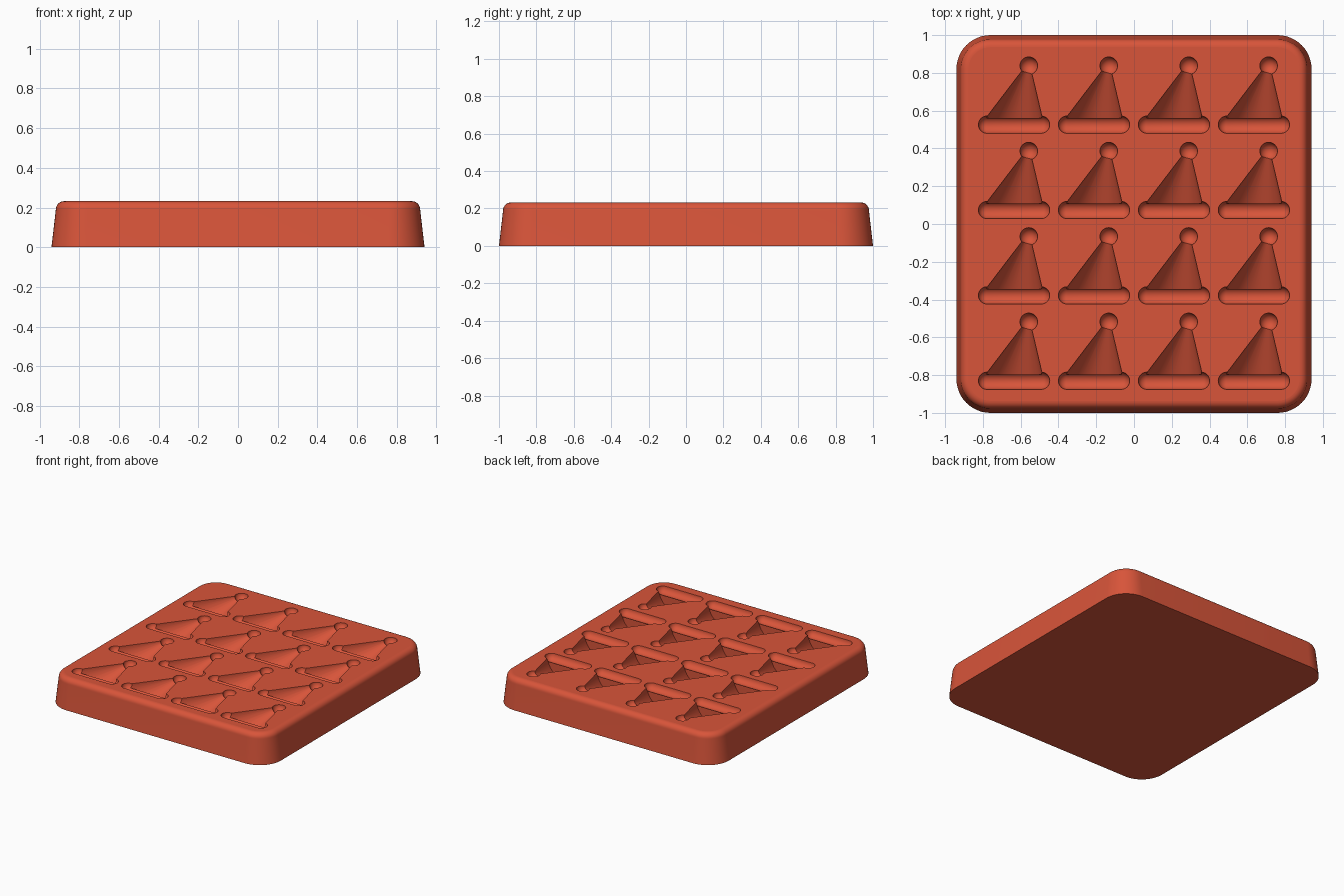
import bpy, bmesh
from math import sin, cos, pi
from mathutils import Matrix, Vector

cube = bpy.data.objects.get("Cube")
if cube:
    bpy.data.objects.remove(cube, do_unlink=True)

HALF_X, HALF_Y, TOP = 0.94, 1.0, 0.232
CORNER, EDGE, DRAFT = 0.18, 0.042, 0.022

# Single terracotta colour
clay = bpy.data.materials.new("terracotta_red")
clay.use_nodes = True
colour = (0.69, 0.09, 0.042, 1)
clay.diffuse_color = colour
clay.node_tree.nodes["Principled BSDF"].inputs["Base Color"].default_value = colour


def make_object(name, bm):
    bmesh.ops.recalc_face_normals(bm, faces=bm.faces)
    mesh = bpy.data.meshes.new(name)
    bm.to_mesh(mesh)
    bm.free()
    mesh.materials.append(clay)
    obj = bpy.data.objects.new(name, mesh)
    bpy.context.collection.objects.link(obj)
    return obj


def rounded_ring(bm, inset, z, steps=12):
    """Rounded rectangle, shrunk by the inset."""
    r = CORNER - inset
    ring = []
    for quarter, (sx, sy) in enumerate([(1, 1), (-1, 1), (-1, -1), (1, -1)]):
        for i in range(steps + 1):
            a = (quarter + i / steps) * pi / 2
            ring.append(bm.verts.new((sx * (HALF_X - CORNER) + r * cos(a),
                                      sy * (HALF_Y - CORNER) + r * sin(a), z)))
    return ring


# Tray: tapered block with a rounded upper edge
bm = bmesh.new()
levels = [(0, 0)]
for i in range(9):
    a = i / 8 * pi / 2
    levels.append((DRAFT + EDGE * (1 - cos(a)), TOP - EDGE + EDGE * sin(a)))
rings = [rounded_ring(bm, *level) for level in levels]
for low, high in zip(rings, rings[1:]):
    for i in range(len(low)):
        j = (i + 1) % len(low)
        bm.faces.new((low[i], low[j], high[j], high[i]))
bm.faces.new(rings[0][::-1])
bm.faces.new(rings[-1])
tray = make_object("mould_tray", bm)


# Hat shapes, each relative to the middle of the brim
def add_brim(bm, origin):
    verts = bmesh.ops.create_uvsphere(bm, u_segments=32, v_segments=15, radius=0.046,
                                      matrix=Matrix.Rotation(pi / 2, 4, 'Y'))["verts"]
    for v in verts:
        v.co.x += 0.143 if v.co.x > 0 else -0.143
    bmesh.ops.translate(bm, verts=verts, vec=origin)


def add_cone(bm, origin):
    length, start = 0.265, 0.034
    verts = bmesh.ops.create_cone(bm, cap_ends=True, segments=48, radius1=0.15,
                                  radius2=0.018, depth=length,
                                  matrix=Matrix.Rotation(-pi / 2, 4, 'X'))["verts"]
    for v in verts:
        along = v.co.y / length + 0.5
        v.co.x += 0.07 * along
        v.co.y += start + length / 2
        v.co.z *= 0.93
    bmesh.ops.translate(bm, verts=verts, vec=origin)


def add_pompom(bm, origin):
    place = Matrix.Translation(origin + Vector((0.078, 0.312, 0)))
    bmesh.ops.create_uvsphere(bm, u_segments=24, v_segments=15, radius=0.047, matrix=place)


# Sink a four by four grid of hats into the tray
cutters = []
for name, add in (("brim", add_brim), ("cone", add_cone), ("pompom", add_pompom)):
    bm = bmesh.new()
    for col in range(4):
        for row in range(4):
            add(bm, Vector(((col - 1.5) * 0.4233, -0.152 + (row - 1.5) * 0.452, TOP + 0.0007)))
    cutter = make_object(name + "_cutter", bm)
    cutter.hide_render = True
    cut = tray.modifiers.new(name, 'BOOLEAN')
    cut.operation = 'DIFFERENCE'
    cut.solver = 'EXACT'
    cut.object = cutter
    cutters.append(cutter)

depsgraph = bpy.context.evaluated_depsgraph_get()
carved = bpy.data.meshes.new_from_object(tray.evaluated_get(depsgraph))
tray.modifiers.clear()
tray.data = carved
for cutter in cutters:
    bpy.data.objects.remove(cutter, do_unlink=True)

# Smooth curves, flat top and base
bpy.ops.object.select_all(action='DESELECT')
tray.select_set(True)
bpy.context.view_layer.objects.active = tray
bpy.ops.object.shade_smooth_by_angle(angle=pi / 6)
for face in tray.data.polygons:
    if abs(face.normal.z) > 0.999 and (face.center.z > TOP - 0.001 or face.center.z < 0.001):
        face.use_smooth = False
